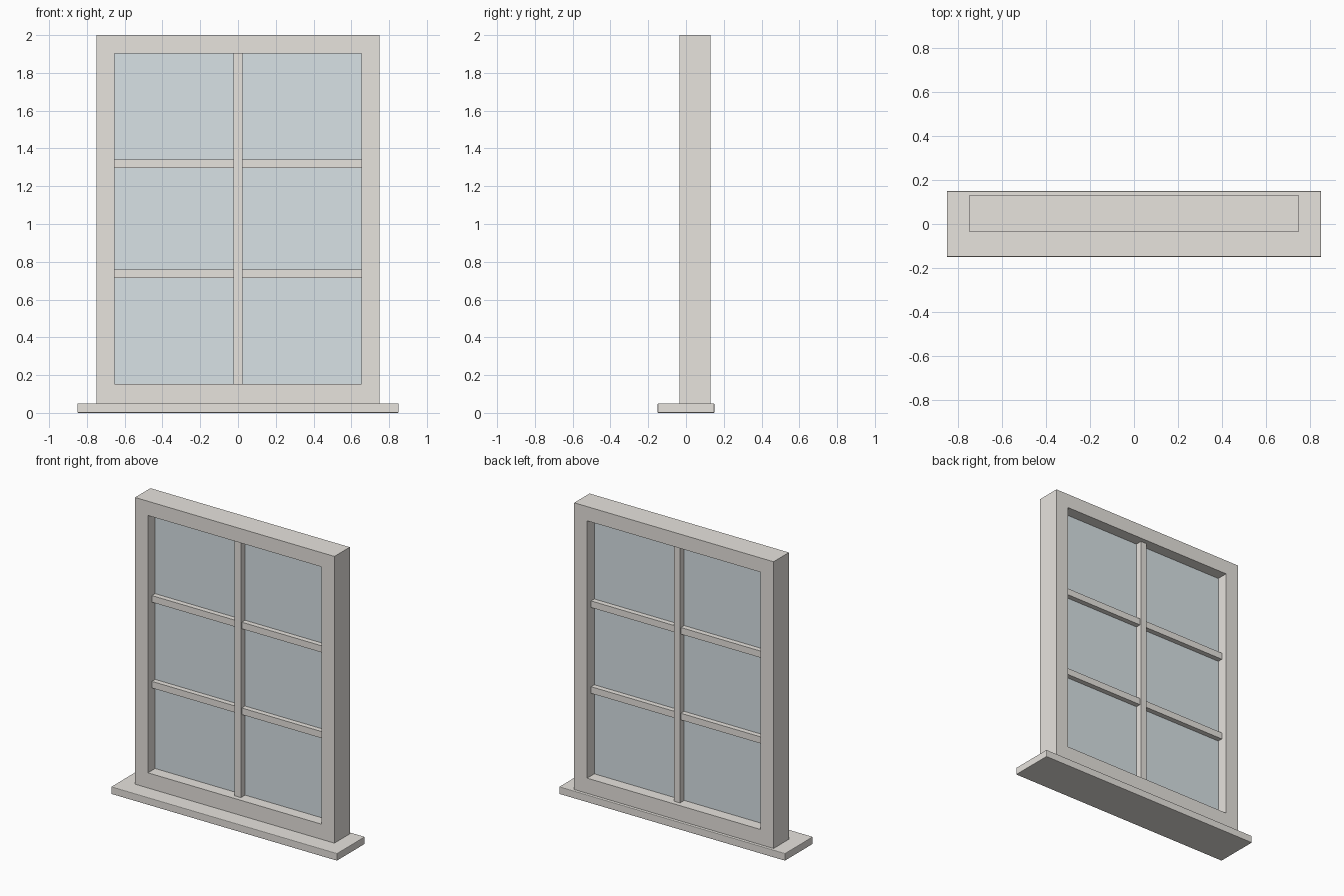
import bpy, bmesh

if "Cube" in bpy.data.objects:
    bpy.data.objects.remove(bpy.data.objects["Cube"])

FRAME_Y = (-0.035, 0.13)
MID_Y = sum(FRAME_Y) / 2
OPEN_X, OPEN_Z0, OPEN_Z1 = 0.653, 0.153, 1.903


def mesh_object(name, bm):
    bmesh.ops.recalc_face_normals(bm, faces=bm.faces)
    mesh = bpy.data.meshes.new(name)
    bm.to_mesh(mesh)
    bm.free()
    obj = bpy.data.objects.new(name, mesh)
    bpy.context.collection.objects.link(obj)
    return obj


def box(name, x, y, z):
    """Box spanning the (low, high) pairs in x, y and z."""
    bm = bmesh.new()
    bmesh.ops.create_cube(bm, size=1)
    for v in bm.verts:
        v.co = [(lo + hi) / 2 + c * (hi - lo) for c, (lo, hi) in zip(v.co, (x, y, z))]
    return mesh_object(name, bm)


def paint(obj, name, color):
    mat = bpy.data.materials.new(name)
    mat.diffuse_color = color
    mat.use_nodes = True
    mat.node_tree.nodes["Principled BSDF"].inputs["Base Color"].default_value = mat.diffuse_color
    obj.data.materials.append(mat)


# Surround: a single ring with an outer and inner rectangle
bm = bmesh.new()
rects = [(0.75, 0.05, 2.0), (OPEN_X, OPEN_Z0, OPEN_Z1)]
rings = [[bm.verts.new((x, y, z)) for x, z in ((-w, a), (w, a), (w, b), (-w, b))]
         for y in FRAME_Y for w, a, b in rects]
front_out, front_in, back_out, back_in = rings
for r, s in ((front_out, front_in), (back_out, back_in),
             (front_out, back_out), (front_in, back_in)):
    for i in range(4):
        j = (i + 1) % 4
        bm.faces.new((r[i], r[j], s[j], s[i]))
parts = [mesh_object("window_frame", bm)]

# Sill with slightly eased edges
sill = box("window_sill", (-0.85, 0.85), (-0.15, 0.15), (0, 0.05))
bevel = sill.modifiers.new("eased_edges", "BEVEL")
bevel.width = 0.004
bevel.segments = 2
parts.append(sill)

# Glazing bars: the upright stands slightly proud of the crossbars
parts.append(box("upright_bar", (-0.0235, 0.0235), (MID_Y - 0.05, MID_Y + 0.05),
                 (OPEN_Z0, OPEN_Z1)))
for i in (1, 2):
    z = OPEN_Z0 + (OPEN_Z1 - OPEN_Z0) * i / 3
    parts.append(box(f"crossbar_{i}", (-OPEN_X, OPEN_X), (MID_Y - 0.04, MID_Y + 0.04),
                     (z - 0.0225, z + 0.0225)))

for part in parts:
    paint(part, "painted_wood", (0.80, 0.77, 0.73, 1))

# Glass pane
glass = box("glass_pane", (-OPEN_X, OPEN_X), (MID_Y - 0.005, MID_Y + 0.005),
            (OPEN_Z0, OPEN_Z1))
paint(glass, "pale_blue_glass", (0.69, 0.76, 0.79, 1))
